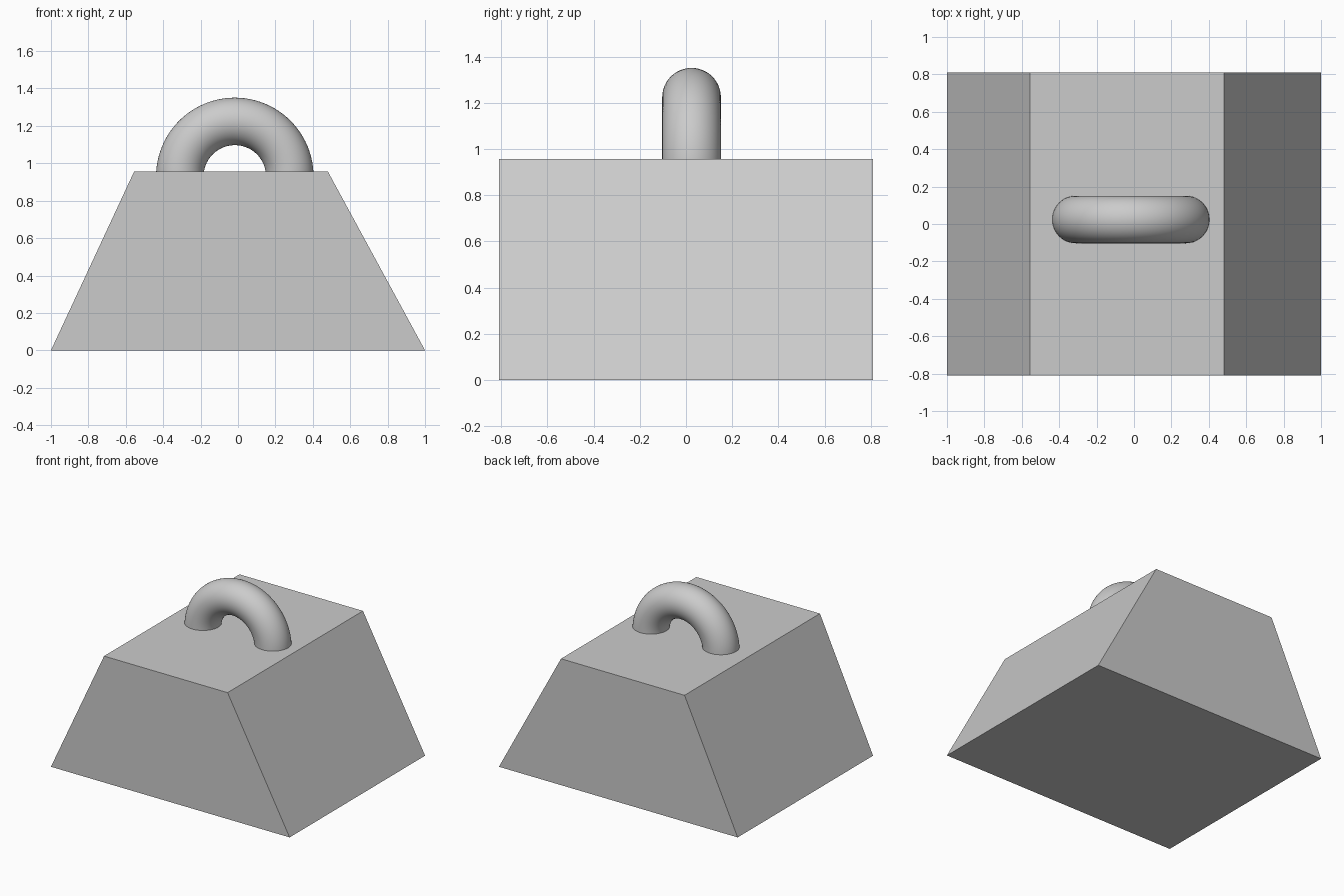
import bpy, bmesh, math
from mathutils import Matrix, Vector

if "Cube" in bpy.data.objects:
    bpy.data.objects.remove(bpy.data.objects["Cube"])


def make_object(name, bm):
    bmesh.ops.recalc_face_normals(bm, faces=bm.faces)
    mesh = bpy.data.meshes.new(name)
    bm.to_mesh(mesh)
    bm.free()
    obj = bpy.data.objects.new(name, mesh)
    bpy.context.collection.objects.link(obj)
    return obj


# Weight body: slightly lopsided trapezoid extruded from front to back
HALF_DEPTH = 0.81
TOP = 0.957
profile = [(-1, 0), (1, 0), (0.48, TOP), (-0.555, TOP)]
bm = bmesh.new()
face = bm.faces.new([bm.verts.new((x, -HALF_DEPTH, z)) for x, z in profile])
extruded = bmesh.ops.extrude_face_region(bm, geom=[face], use_keep_orig=True)
bmesh.ops.translate(bm, vec=(0, 2 * HALF_DEPTH, 0),
                    verts=[g for g in extruded["geom"] if isinstance(g, bmesh.types.BMVert)])
make_object("weight_body", bm)

# Handle: round section spun through a half turn, ends sunk into the body
CENTRE = Vector((-0.017, 0.024, 0.93))
RING, TUBE = 0.294, 0.127
bm = bmesh.new()
bmesh.ops.create_circle(bm, cap_ends=True, segments=48, radius=TUBE,
                        matrix=Matrix.Translation(CENTRE + Vector((RING, 0, 0))))
start_cap = bm.faces[:]
bmesh.ops.spin(bm, geom=bm.verts[:] + bm.edges[:] + start_cap, cent=CENTRE,
               axis=(0, -1, 0), angle=math.pi, steps=48)
bmesh.ops.holes_fill(bm, edges=[e for e in bm.edges if e.is_boundary], sides=0)
handle = make_object("handle", bm)

# Smooth tube with crisp end caps
bpy.context.view_layer.objects.active = handle
handle.select_set(True)
bpy.ops.object.shade_smooth_by_angle(angle=math.radians(40))
